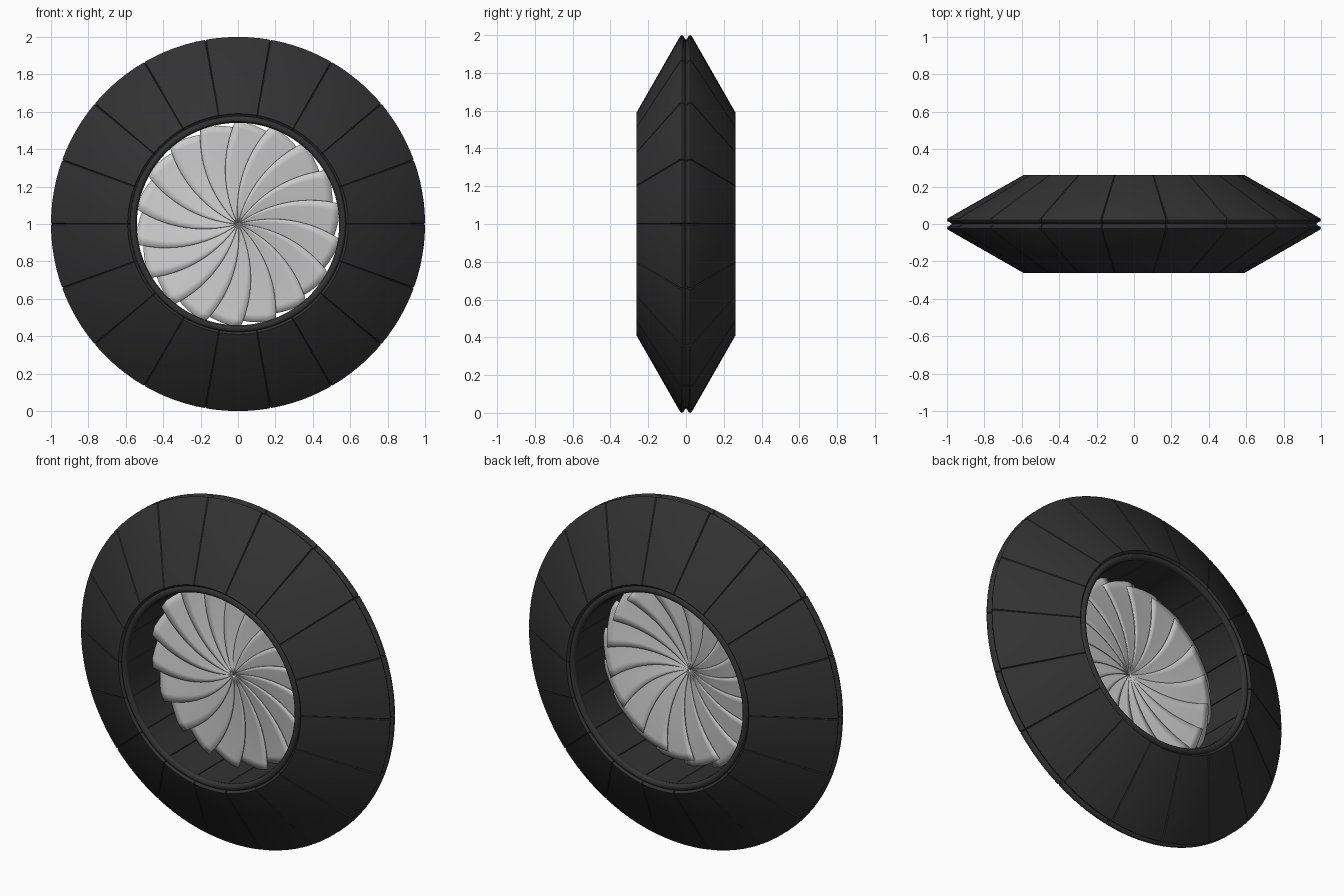
import bpy, bmesh, math

cube = bpy.data.objects.get("Cube")
if cube:
    bpy.data.objects.remove(cube, do_unlink=True)

SEGMENTS = 18
PITCH = math.tau / SEGMENTS


def material(name, rgb, rough):
    m = bpy.data.materials.new(name)
    m.use_nodes = True
    m.diffuse_color = (*rgb, 1)
    bsdf = m.node_tree.nodes["Principled BSDF"]
    bsdf.inputs["Base Color"].default_value = (*rgb, 1)
    bsdf.inputs["Roughness"].default_value = rough
    return m


charcoal = material("charcoal", (0.032, 0.032, 0.032), 0.6)
light_grey = material("light grey", (0.6, 0.6, 0.6), 0.5)


def polar(r, angle, y):
    """Point around the ring axis, which runs along y at z = 1."""
    return (r * math.cos(angle), y, 1 + r * math.sin(angle))


def finish(bm, name, mat, angle=30):
    bmesh.ops.recalc_face_normals(bm, faces=bm.faces)
    mesh = bpy.data.meshes.new(name)
    bm.to_mesh(mesh)
    bm.free()
    mesh.materials.append(mat)
    obj = bpy.data.objects.new(name, mesh)
    bpy.context.collection.objects.link(obj)
    bpy.ops.object.select_all(action="DESELECT")
    obj.select_set(True)
    bpy.context.view_layer.objects.active = obj
    bpy.ops.object.shade_smooth_by_angle(angle=math.radians(angle))
    return obj


def revolve(name, columns, mat):
    """Skin a closed loop through (angle, profile) columns."""
    bm = bmesh.new()
    rings = [[bm.verts.new(polar(r, a, y)) for r, y in prof] for a, prof in columns]
    n = len(rings[0])
    for i, ring in enumerate(rings):
        nxt = rings[(i + 1) % len(rings)]
        for j in range(n):
            k = (j + 1) % n
            bm.faces.new((ring[j], ring[k], nxt[k], nxt[j]))
    return finish(bm, name, mat)


# Segmented ring: half profile mirrored, with V-shaped seams between panels
half = [(0.975, 0.0), (0.983, 0.007), (0.996, 0.014), (1.0, 0.022),
        (0.994, 0.031), (0.59, 0.262), (0.58, 0.25), (0.545, 0.235)]
profile = half + [(r, -y) for r, y in reversed(half[1:])]


def inset(prof, depth):
    out = []
    for r, y in prof:
        dr, dy = 0.75 - r, -y
        k = depth / math.hypot(dr, dy)
        out.append((r + dr * k, y + dy * k))
    return out


SEAM = math.radians(0.25)
STEPS = 6
columns = []
for s in range(SEGMENTS):
    start = s * PITCH
    columns.append((start, inset(profile, 0.008)))
    for i in range(STEPS + 1):
        t = i / STEPS
        columns.append((start + SEAM + t * (PITCH - 2 * SEAM), profile))
revolve("segmented_ring", columns, charcoal)

# Rounded lips on both sides of the opening
for name, side in (("front_lip", -1), ("back_lip", 1)):
    bead = [(0.56 + 0.019 * math.cos(i * math.tau / 12),
             side * 0.243 + 0.019 * math.sin(i * math.tau / 12)) for i in range(12)]
    revolve(name, [(i * math.tau / 108, bead) for i in range(108)], charcoal)

# Iris blades: curved, overlapping and slightly tilted
ARC_RADIUS = 0.65
SPAN = 1.6 * PITCH
ROWS, COLS = 14, 6


def blade_point(i, j, turn):
    u, v = j / COLS, i / ROWS
    r = 0.004 + v * (0.552 - 0.06 * u)
    angle = turn - SPAN * u - math.asin(r / (2 * ARC_RADIUS))
    y = -0.04 * (1 - v) + 0.03 * (u - 0.5) * (0.25 + v)
    return polar(r, angle, y)


for b in range(SEGMENTS):
    turn = math.radians(36.5) + b * PITCH
    bm = bmesh.new()
    grid = [[bm.verts.new(blade_point(i, j, turn)) for j in range(COLS + 1)]
            for i in range(ROWS + 1)]
    for i in range(ROWS):
        for j in range(COLS):
            bm.faces.new((grid[i][j], grid[i][j + 1], grid[i + 1][j + 1], grid[i + 1][j]))
    blade = finish(bm, f"iris_blade_{b + 1}", light_grey)
    solid = blade.modifiers.new("thickness", "SOLIDIFY")
    solid.thickness = 0.005
    solid.offset = 0
